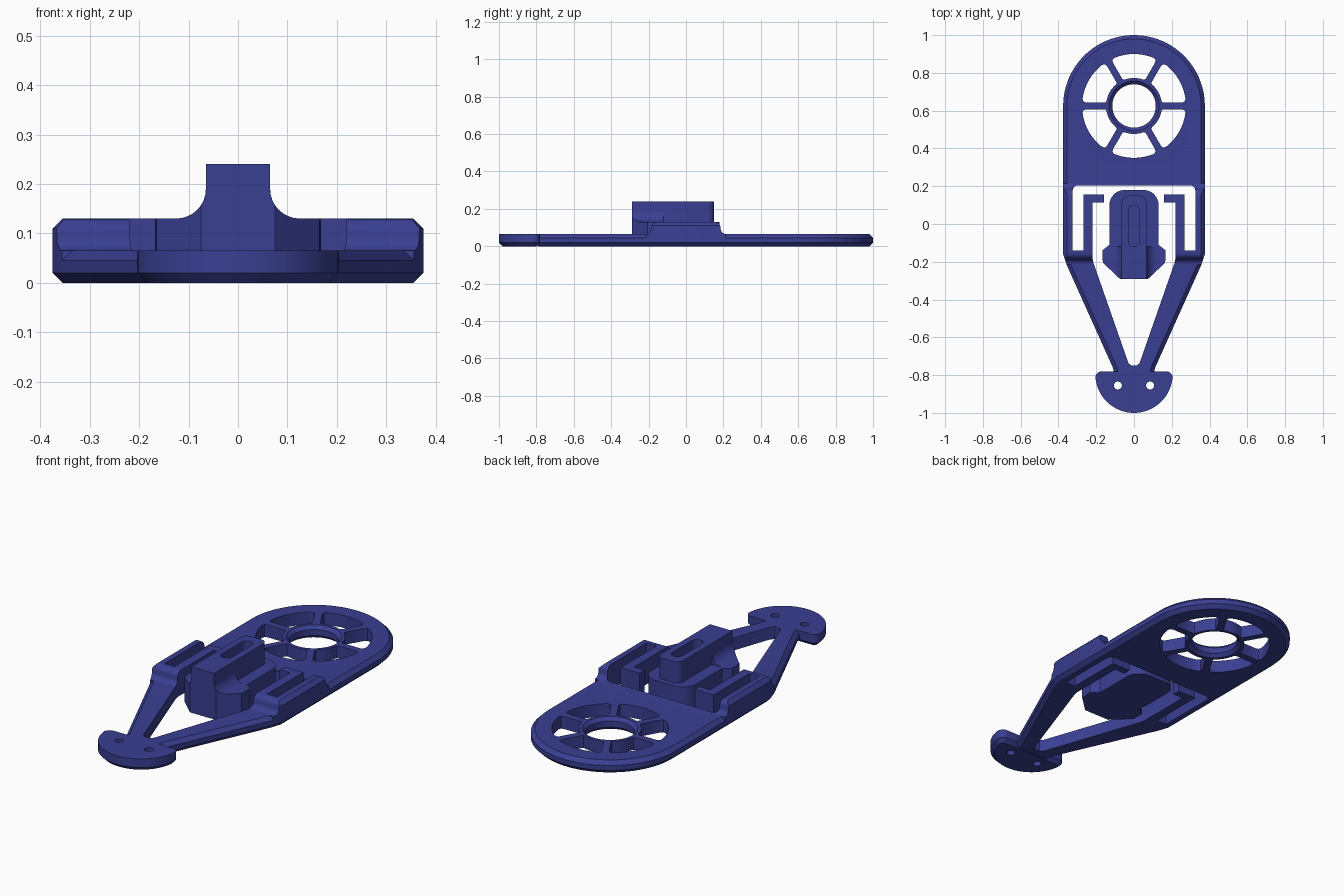
import bpy, bmesh, math
from mathutils import Matrix

if "Cube" in bpy.data.objects:
    bpy.data.objects.remove(bpy.data.objects["Cube"])

blue = bpy.data.materials.new("dark blue plastic")
blue.diffuse_color = (0.042, 0.05, 0.29, 1)
blue.use_nodes = True
blue.node_tree.nodes["Principled BSDF"].inputs["Base Color"].default_value = blue.diffuse_color


def arc(cx, cy, r, a0, a1, n):
    """Points along a circular arc, angles in degrees."""
    return [(cx + r * math.cos(math.radians(a0 + (a1 - a0) * i / n)),
             cy + r * math.sin(math.radians(a0 + (a1 - a0) * i / n))) for i in range(n + 1)]


def mirrored(pts):
    """Close a right-hand outline with its mirror image across x = 0."""
    return pts + [(-x, y) for x, y in reversed(pts)]


def prism(name, pts, z0, z1, chamfer=0, top=True, bottom=True, matrix=None):
    bm = bmesh.new()
    low = bm.faces.new([bm.verts.new((x, y, z0)) for x, y in pts])
    ext = bmesh.ops.extrude_face_region(bm, geom=[low])["geom"]
    for v in ext:
        if isinstance(v, bmesh.types.BMVert):
            v.co.z = z1
    bmesh.ops.recalc_face_normals(bm, faces=bm.faces)
    if chamfer:
        rims = [z for z, use in ((z0, bottom), (z1, top)) if use]
        edges = [e for e in bm.edges
                 if any(all(abs(v.co.z - z) < 1e-6 for v in e.verts) for z in rims)]
        bmesh.ops.bevel(bm, geom=edges, offset=chamfer, segments=1,
                        affect='EDGES', clamp_overlap=False)
    if matrix:
        bm.transform(matrix)
        bmesh.ops.recalc_face_normals(bm, faces=bm.faces)
    mesh = bpy.data.meshes.new(name)
    bm.to_mesh(mesh)
    bm.free()
    ob = bpy.data.objects.new(name, mesh)
    bpy.context.collection.objects.link(ob)
    mesh.materials.append(blue)
    return ob


def combine(ob, other, op):
    """Apply one boolean and discard the helper."""
    m = ob.modifiers.new("bool", 'BOOLEAN')
    m.operation, m.object, m.solver = op, other, 'EXACT'
    bpy.context.view_layer.objects.active = ob
    bpy.ops.object.modifier_apply(modifier=m.name)
    bpy.data.objects.remove(other)


def smooth(ob):
    bpy.ops.object.select_all(action='DESELECT')
    ob.select_set(True)
    bpy.context.view_layer.objects.active = ob
    bpy.ops.object.shade_smooth_by_angle(angle=math.radians(30))


# Axis swaps: profile (y, z) swept along x, and profile (x, z) swept along y
ALONG_X = Matrix(((0, 0, 1, 0), (1, 0, 0, 0), (0, 1, 0, 0), (0, 0, 0, 1)))
ALONG_Y = Matrix(((1, 0, 0, 0), (0, 0, 1, 0), (0, 1, 0, 0), (0, 0, 0, 1)))
T, H, RIM = 0.065, 0.13, 0.02

# Frame: round-ended plate tapering into two arms
outline = mirrored([(0.10, -0.81), (0.112, -0.76), (0.355, -0.22), (0.375, -0.16)]
                   + arc(0, 0.625, 0.375, 0, 88, 26))
frame = prism("frame", outline, 0, T, RIM)

# Raised side rails with rounded ramps at both ends
rails = prism("rails", outline, 0, H, RIM)
ramp = ([(-0.215, 0.03), (-0.215, T)] + arc(-0.215, T + 0.03, 0.03, -80, 0, 4)
        + arc(-0.155, H - 0.03, 0.03, 180, 90, 4)
        + arc(0.155, H - 0.03, 0.03, 90, 0, 4)
        + arc(0.215, T + 0.03, 0.03, 180, 260, 4) + [(0.215, T), (0.215, 0.03)])
combine(rails, prism("rail_limit", ramp, -1, 1, matrix=ALONG_X), 'INTERSECT')
combine(frame, rails, 'UNION')

# Central opening, leaving a hooked prong beside each rail
opening = mirrored([(0.015, -0.75), (0.03, -0.735), (0.215, -0.205), (0.22, -0.18),
                    (0.22, 0.115), (0.16, 0.115), (0.16, 0.155), (0.268, 0.155),
                    (0.268, -0.14), (0.325, -0.14)]
                   + arc(0.295, 0.175, 0.03, 0, 90, 5))
combine(frame, prism("opening_cutter", opening, -0.1, 0.3), 'DIFFERENCE')

# Six wheel windows between the spokes
for i in range(6):
    mid = 60 * i + 30
    pts = []
    for r, sign, inset in ((0.275, 1, 0.02), (0.148, -1, 0.008)):
        half = 30 - math.degrees(math.asin(0.018 / r))
        da = math.degrees(inset / r)
        # corners are eased by a short step toward the middle of the window
        edge = r - sign * inset
        he = 30 - math.degrees(math.asin(0.018 / edge))
        pts += arc(0, 0.625, edge, mid - sign * he, mid - sign * he, 1)[:1]
        k = r - sign * inset * 0.3
        hk = half - da * 0.3
        pts += arc(0, 0.625, k, mid - sign * hk, mid - sign * hk, 1)[:1]
        pts += arc(0, 0.625, r, mid - sign * (half - da), mid + sign * (half - da), 8)
        pts += arc(0, 0.625, k, mid + sign * hk, mid + sign * hk, 1)[:1]
        pts += arc(0, 0.625, edge, mid + sign * he, mid + sign * he, 1)[:1]
    combine(frame, prism("window_cutter", pts, -0.1, 0.2), 'DIFFERENCE')

# Hub hole with chamfered rims
combine(frame, prism("hub_cutter", arc(0, 0.625, 0.115, 0, 352.5, 47), -0.1, 0.2), 'DIFFERENCE')
for z0, z1, at_top in ((T - 0.02, T + 0.01, True), (-0.01, 0.02, False)):
    cutter = prism("hub_chamfer", arc(0, 0.625, 0.14, 0, 352.5, 47), z0, z1, 0.03 - 0.002,
                   top=not at_top, bottom=at_top)
    combine(frame, cutter, 'DIFFERENCE')

# Foot: half disc with rounded shoulders and two screw holes
foot = prism("foot", mirrored(arc(0, -0.795, 0.205, -88, -10, 18)
                              + arc(0.17, -0.815, 0.035, 10, 90, 5)), 0, T, RIM, top=False)
combine(frame, foot, 'UNION')
for s in (-1, 1):
    combine(frame, prism("screw_cutter", arc(s * 0.085, -0.855, 0.021, 0, 345, 23), -0.1, 0.2),
            'DIFFERENCE')
smooth(frame)

# Button: separate block in the opening
plan = mirrored([(0.075, -0.29), (0.165, -0.205), (0.168, -0.14), (0.13, -0.11)]
                + arc(0.05, 0.1, 0.08, 0, 85, 8))
button = prism("button", plan, 0, H)

# Flared neck at the front of the ridge, trimmed to the button plan
flare = mirrored([(0.125, 0.1)] + arc(0.125, 0.19, 0.06, 270, 180, 8) + [(0.065, 0.24)])
neck = prism("neck", flare, -0.4, -0.12, matrix=ALONG_Y)
combine(neck, prism("neck_limit", plan, -0.1, 0.4), 'INTERSECT')
combine(button, neck, 'UNION')

# Ridge with rounded rear and a long slot in its top
ridge = prism("ridge", mirrored([(0.065, -0.29)] + arc(0.03, 0.115, 0.035, 0, 85, 5)), 0.05, 0.24)
combine(button, ridge, 'UNION')
slot = arc(0, 0.07, 0.03, 0, 180, 10) + arc(0, -0.09, 0.03, 180, 360, 10)
combine(button, prism("slot_cutter", slot, 0.12, 0.3), 'DIFFERENCE')
smooth(button)
